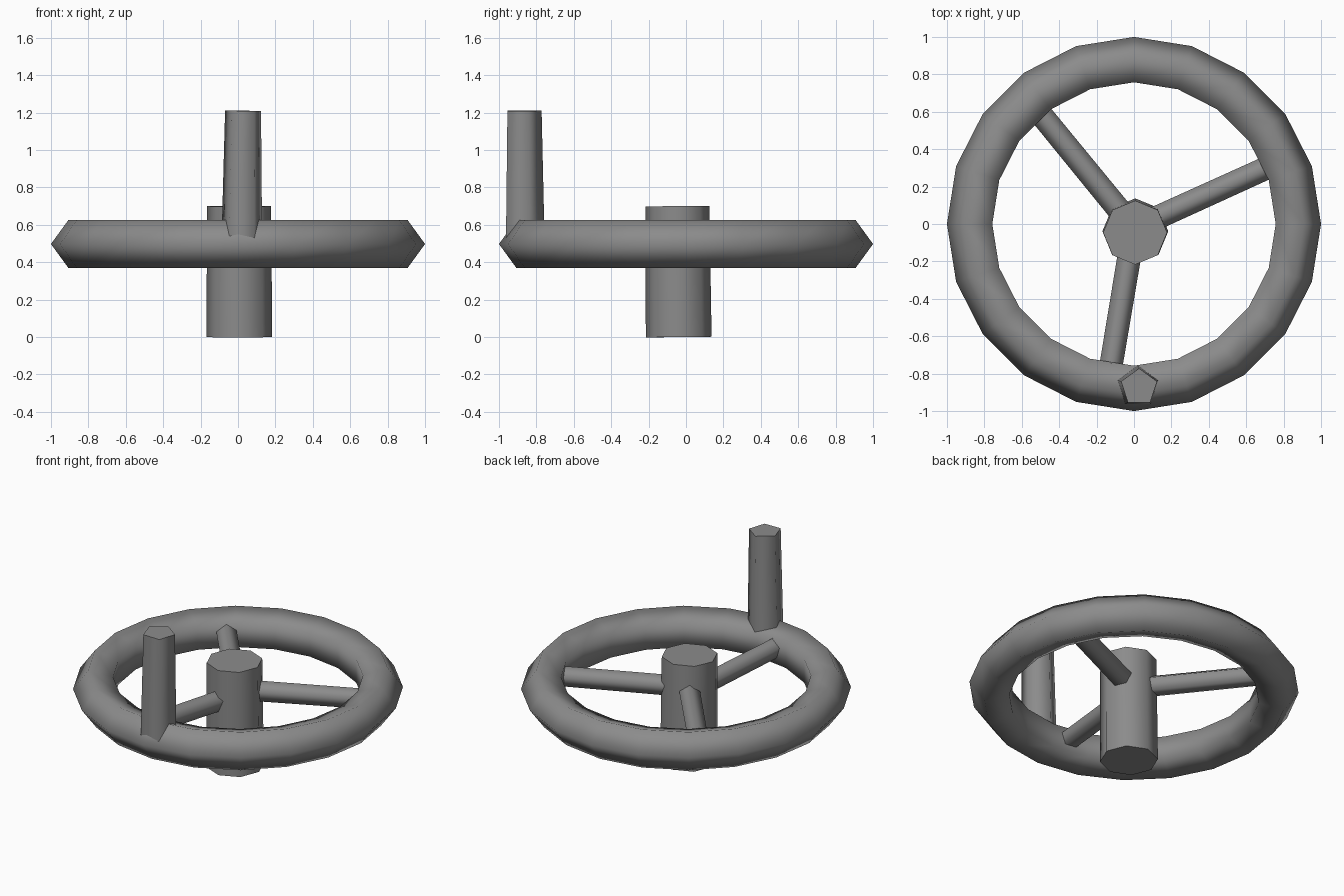
import bpy
import bmesh
from math import cos, sin, pi, radians
from mathutils import Vector

cube = bpy.data.objects.get("Cube")
if cube:
    bpy.data.objects.remove(cube, do_unlink=True)

GREY = (0.26, 0.26, 0.26, 1.0)
metal = bpy.data.materials.new("plain_grey")
metal.use_nodes = True
metal.diffuse_color = GREY
metal.node_tree.nodes["Principled BSDF"].inputs["Base Color"].default_value = GREY


def finish(obj):
    """Give the part its colour and smooth sides with sharp caps."""
    obj.data.materials.append(metal)
    bpy.ops.object.select_all(action="DESELECT")
    obj.select_set(True)
    bpy.context.view_layer.objects.active = obj
    bpy.ops.object.shade_smooth_by_angle(angle=radians(80))


def rod(name, start, end, r_start, r_end, sides, first_corner):
    """Capped prism between two points, with one corner along first_corner."""
    start, end = Vector(start), Vector(end)
    axis = (end - start).normalized()
    side = axis.cross(Vector(first_corner)).normalized()
    corner = side.cross(axis)
    bm = bmesh.new()
    rings = []
    for centre, r in ((start, r_start), (end, r_end)):
        angles = [2 * pi * i / sides for i in range(sides)]
        rings.append([bm.verts.new(centre + r * (cos(a) * corner + sin(a) * side))
                      for a in angles])
    low, high = rings
    for i in range(sides):
        j = (i + 1) % sides
        bm.faces.new((low[i], low[j], high[j], high[i]))
    bm.faces.new(low)
    bm.faces.new(high)
    bmesh.ops.recalc_face_normals(bm, faces=bm.faces)
    mesh = bpy.data.meshes.new(name)
    bm.to_mesh(mesh)
    bm.free()
    obj = bpy.data.objects.new(name, mesh)
    bpy.context.collection.objects.link(obj)
    finish(obj)


# Wheel rim with a five-sided section
bpy.ops.mesh.primitive_torus_add(major_segments=20, minor_segments=5,
                                 major_radius=0.866, minor_radius=0.134,
                                 location=(0, 0, 0.4975))
rim = bpy.context.object
rim.name = "wheel_rim"
finish(rim)

# Central hub, leaning very slightly
rod("hub", (0.007, -0.039, 0), (0.006, -0.046, 0.70), 0.176, 0.171, 8, (0, 1, 0))

# Upright crank handle, tapering to the top
rod("handle", (0.02, -0.87, 0.47), (0.027, -0.873, 1.21), 0.115, 0.101, 5, (0, 1, 0))

# Three spokes at uneven angles, from inside the hub into the rim
spokes = {"right_spoke": (129.3, 0.505, 0.51),
          "left_spoke": (24.4, 0.50, 0.505),
          "front_spoke": (260.5, 0.465, 0.52)}
for name, (angle, z_hub, z_rim) in spokes.items():
    a = radians(angle)
    rod(name, (0, -0.022, z_hub),
        (0.83 * cos(a), -0.022 + 0.83 * sin(a), z_rim),
        0.067, 0.065, 5, (0, 0, 1))
